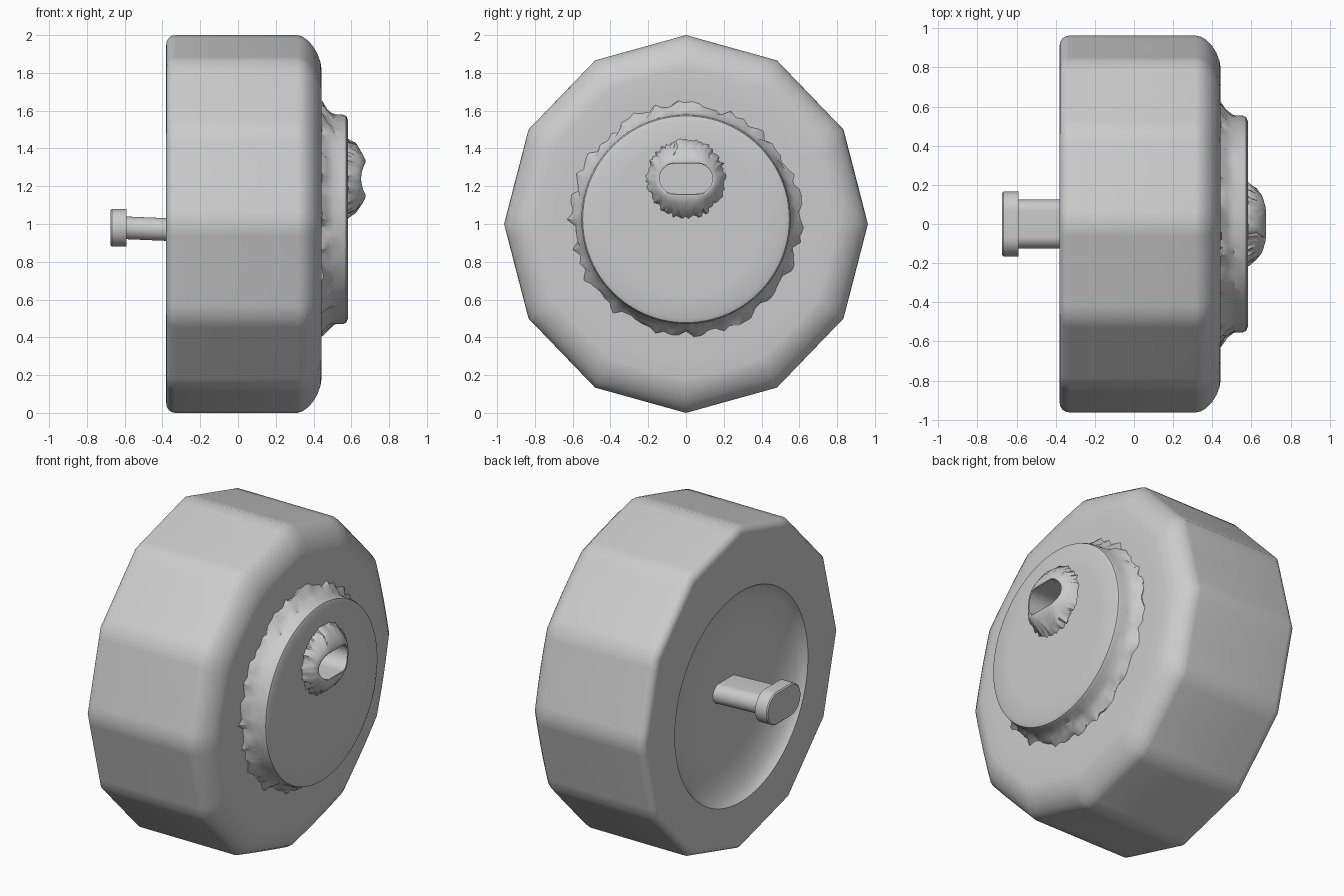
import bpy, bmesh, math, random
from math import sin, cos, pi, radians

random.seed(4)
cube = bpy.data.objects.get("Cube")
if cube:
    bpy.data.objects.remove(cube)

grey = bpy.data.materials.new("plain grey")
grey.use_nodes = True
colour = (0.6, 0.6, 0.6, 1)
grey.diffuse_color = colour
grey.node_tree.nodes["Principled BSDF"].inputs["Base Color"].default_value = colour

STEPS = 96


def ring(x, r, z=1.0, poly=0.0, jitter=0.0):
    """Ring about the x axis, blending from a circle to a twelve-sided outline."""
    pts = []
    for i in range(STEPS):
        a = 2 * pi * i / STEPS
        flat = cos(pi / 12) / cos(a % (pi / 6) - pi / 12)
        rr = r * (1 - poly + poly * flat) + random.uniform(-jitter, jitter)
        pts.append((x + random.uniform(-jitter, jitter) * 0.3,
                    rr * cos(a) * (1 - 0.037 * poly), z + rr * sin(a)))
    return pts


def slot(x, half_width, r, z, dip=0.0):
    """Long rounded outline, its ends optionally pushed back along x."""
    pts = []
    for i in range(STEPS):
        a = 2 * pi * i / STEPS
        c = cos(a)
        side = 0 if abs(c) < 1e-6 else math.copysign(1, c)
        pts.append((x - dip * c * c, r * c + side * (half_width - r), z + r * sin(a)))
    return pts


def loft(name, rings, angle=25):
    bm = bmesh.new()
    loops = [[bm.verts.new(p) for p in pts] for pts in rings]
    for a, b in zip(loops, loops[1:]):
        for i in range(STEPS):
            j = (i + 1) % STEPS
            bm.faces.new((a[i], a[j], b[j], b[i]))
    bm.faces.new(loops[0])
    bm.faces.new(loops[-1])
    bmesh.ops.recalc_face_normals(bm, faces=bm.faces)
    mesh = bpy.data.meshes.new(name)
    bm.to_mesh(mesh)
    bm.free()
    mesh.materials.append(grey)
    obj = bpy.data.objects.new(name, mesh)
    bpy.context.collection.objects.link(obj)
    smooth(obj, angle)
    return obj


def smooth(obj, angle):
    bpy.ops.object.select_all(action="DESELECT")
    obj.select_set(True)
    bpy.context.view_layer.objects.active = obj
    bpy.ops.object.shade_smooth_by_angle(angle=radians(angle))


# Twelve-sided drum: shallow dished back, small back rounding, wide front rounding
DISH_Z = 0.95
profile = [ring(x, r, DISH_Z) for x, r in (
    (-0.272, 0.25), (-0.278, 0.38), (-0.29, 0.47), (-0.31, 0.55),
    (-0.335, 0.605), (-0.36, 0.638), (-0.38, 0.652))]
for t in range(0, 91, 15):
    a = radians(t)
    profile.append(ring(-0.33 - 0.05 * cos(a), 0.95 + 0.05 * sin(a), poly=1))
for t in range(0, 91, 15):
    a = radians(t)
    profile.append(ring(0.315 + 0.127 * sin(a) ** 1.2, 0.82 + 0.18 * cos(a) ** 1.2,
                        poly=1 - 0.4 * t / 90))
profile.append(ring(0.442, 0.7))
drum = loft("drum", profile, 35)

# Round front plate with a ragged skirt
plate = loft("front_plate", [
    ring(0.42, 0.62, 1.025, jitter=0.025), ring(0.445, 0.605, 1.025, jitter=0.025),
    ring(0.475, 0.578, 1.025, jitter=0.014), ring(0.51, 0.556, 1.025),
    ring(0.555, 0.554, 1.025), ring(0.573, 0.547, 1.025),
    ring(0.582, 0.525, 1.025), ring(0.582, 0.4, 1.025)], 40)

# Ragged raised boss around the keyhole
HOLE_Z = 1.24
boss = loft("boss", [
    ring(0.56, 0.21, HOLE_Z, jitter=0.012), ring(0.585, 0.205, HOLE_Z, jitter=0.012),
    ring(0.625, 0.18, HOLE_Z, jitter=0.008), slot(0.66, 0.165, 0.13, HOLE_Z, 0.02),
    slot(0.674, 0.15, 0.1, HOLE_Z, 0.022), slot(0.674, 0.143, 0.083, HOLE_Z, 0.022),
    slot(0.65, 0.11, 0.055, HOLE_Z)], 40)

# Cut the slot through boss, plate and drum front
cutter = loft("slot_cutter", [slot(0.28, 0.14, 0.08, HOLE_Z), slot(0.8, 0.14, 0.08, HOLE_Z)])
cutter.hide_render = True
for obj, angle in ((drum, 35), (plate, 40), (boss, 40)):
    mod = obj.modifiers.new("slot", "BOOLEAN")
    mod.operation = "DIFFERENCE"
    mod.solver = "EXACT"
    mod.object = cutter
    bpy.context.view_layer.objects.active = obj
    bpy.ops.object.modifier_move_to_index(modifier=mod.name, index=0)
    bpy.ops.object.modifier_apply(modifier=mod.name)
    smooth(obj, angle)
bpy.data.objects.remove(cutter)

# Flat peg with a wider head, standing in the dished back
loft("peg", [slot(-0.24, 0.125, 0.06, 0.965), slot(-0.6, 0.125, 0.06, 0.98)])
loft("peg_head", [slot(-0.59, 0.165, 0.1, 0.98), slot(-0.667, 0.165, 0.1, 0.98),
                  slot(-0.674, 0.158, 0.093, 0.98)])
